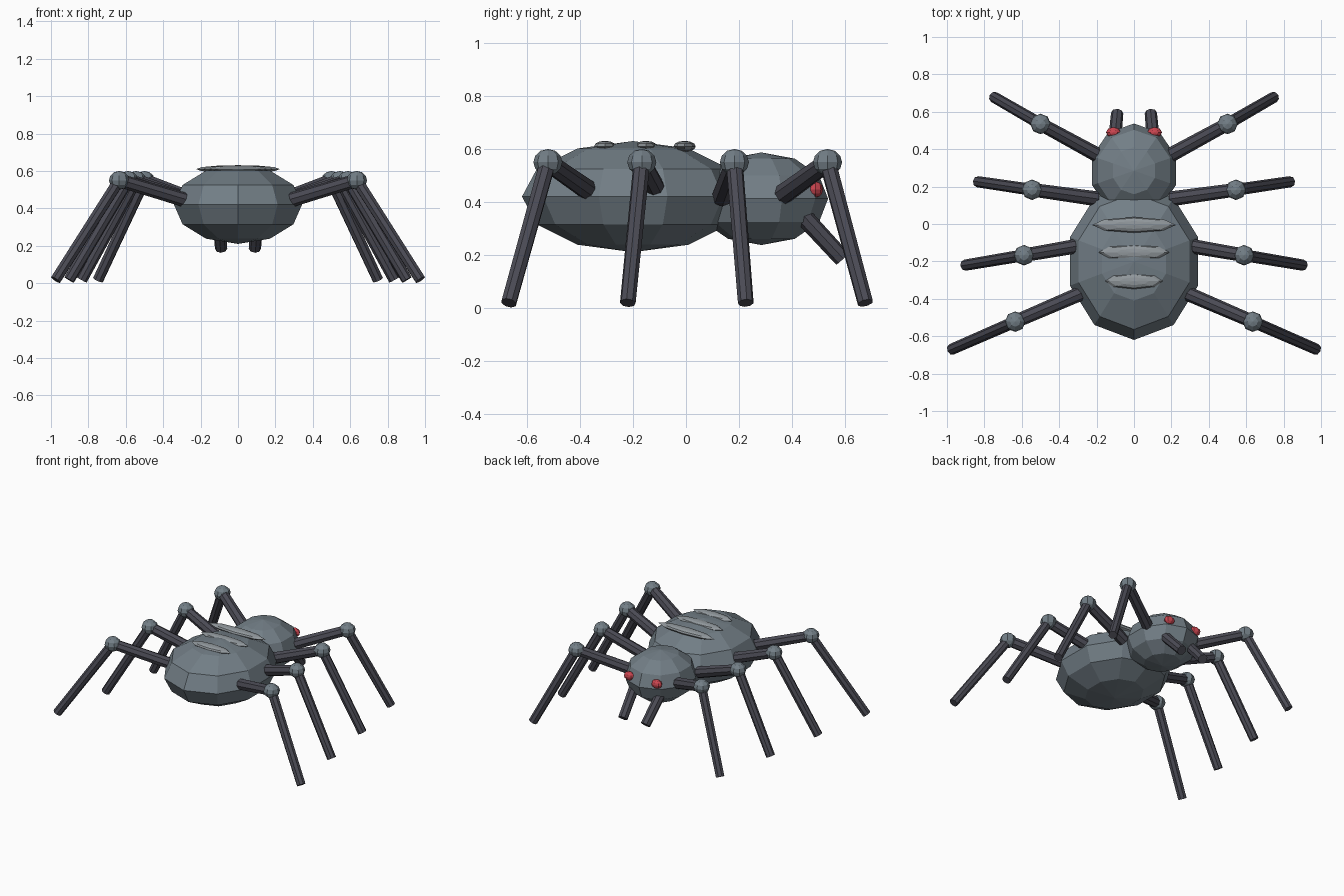
import bpy
from mathutils import Vector

if "Cube" in bpy.data.objects:
    bpy.data.objects.remove(bpy.data.objects["Cube"])


def material(name, rgb):
    m = bpy.data.materials.new(name)
    m.diffuse_color = (*rgb, 1)
    m.use_nodes = True
    m.node_tree.nodes["Principled BSDF"].inputs["Base Color"].default_value = m.diffuse_color
    return m


SHELL = material("shell", (0.17, 0.21, 0.24))
LIMB = material("limb", (0.07, 0.07, 0.09))
STRIPE = material("stripe", (0.28, 0.31, 0.33))
RED = material("eye_red", (0.6, 0.06, 0.08))


def ellipsoid(name, loc, radii, mat, segments=8, rings=6):
    bpy.ops.mesh.primitive_uv_sphere_add(segments=segments, ring_count=rings, radius=1, location=loc)
    o = bpy.context.object
    o.name = name
    o.scale = radii
    o.data.materials.append(mat)
    return o


def rod(name, a, b, r1, r2, mat):
    a, b = Vector(a), Vector(b)
    bpy.ops.mesh.primitive_cone_add(vertices=8, radius1=r1, radius2=r2, depth=(b - a).length,
                                    location=(a + b) / 2)
    o = bpy.context.object
    o.name = name
    o.rotation_mode = 'QUATERNION'
    o.rotation_quaternion = (b - a).to_track_quat('Z', 'Y')
    o.data.materials.append(mat)
    return o


# Body
ellipsoid("abdomen", (0, -0.2, 0.42), (0.36, 0.42, 0.21), SHELL, 10, 6)
ellipsoid("head", (0, 0.285, 0.412), (0.235, 0.252, 0.175), SHELL, 10, 6)

# Back stripes
for i, (y, length) in enumerate([(-0.005, 0.225), (-0.152, 0.19), (-0.306, 0.155)]):
    ellipsoid(f"back_stripe_{i + 1}", (0, y, 0.61), (length, 0.042, 0.021), STRIPE, 8, 6)

# Leg joints: hip, knee, foot (x, y)
LEGS = [((0.17, 0.355), (0.5, 0.535), (0.748, 0.678)),
        ((0.2, 0.135), (0.545, 0.183), (0.835, 0.226)),
        ((0.2, -0.1), (0.588, -0.167), (0.903, -0.22)),
        ((0.2, -0.335), (0.635, -0.522), (0.975, -0.67))]

for side, s in (("right", 1), ("left", -1)):
    # Eyes and fangs
    ellipsoid(f"{side}_eye", (s * 0.11, 0.49, 0.447), (0.04, 0.028, 0.03), RED, 8, 6)
    rod(f"{side}_fang", (s * 0.105, 0.43, 0.36), (s * 0.09, 0.592, 0.185), 0.035, 0.033, LIMB)
    # Legs
    for i, (hip, knee, foot) in enumerate(LEGS):
        h = (s * hip[0], hip[1], 0.42)
        k = (s * knee[0], knee[1], 0.55)
        f = (s * foot[0], foot[1], 0.018)
        rod(f"{side}_upper_leg_{i + 1}", h, k, 0.04, 0.036, LIMB)
        rod(f"{side}_lower_leg_{i + 1}", k, f, 0.032, 0.03, LIMB)
        ellipsoid(f"{side}_knee_{i + 1}", k, (0.055, 0.055, 0.05), SHELL, 8, 6)
